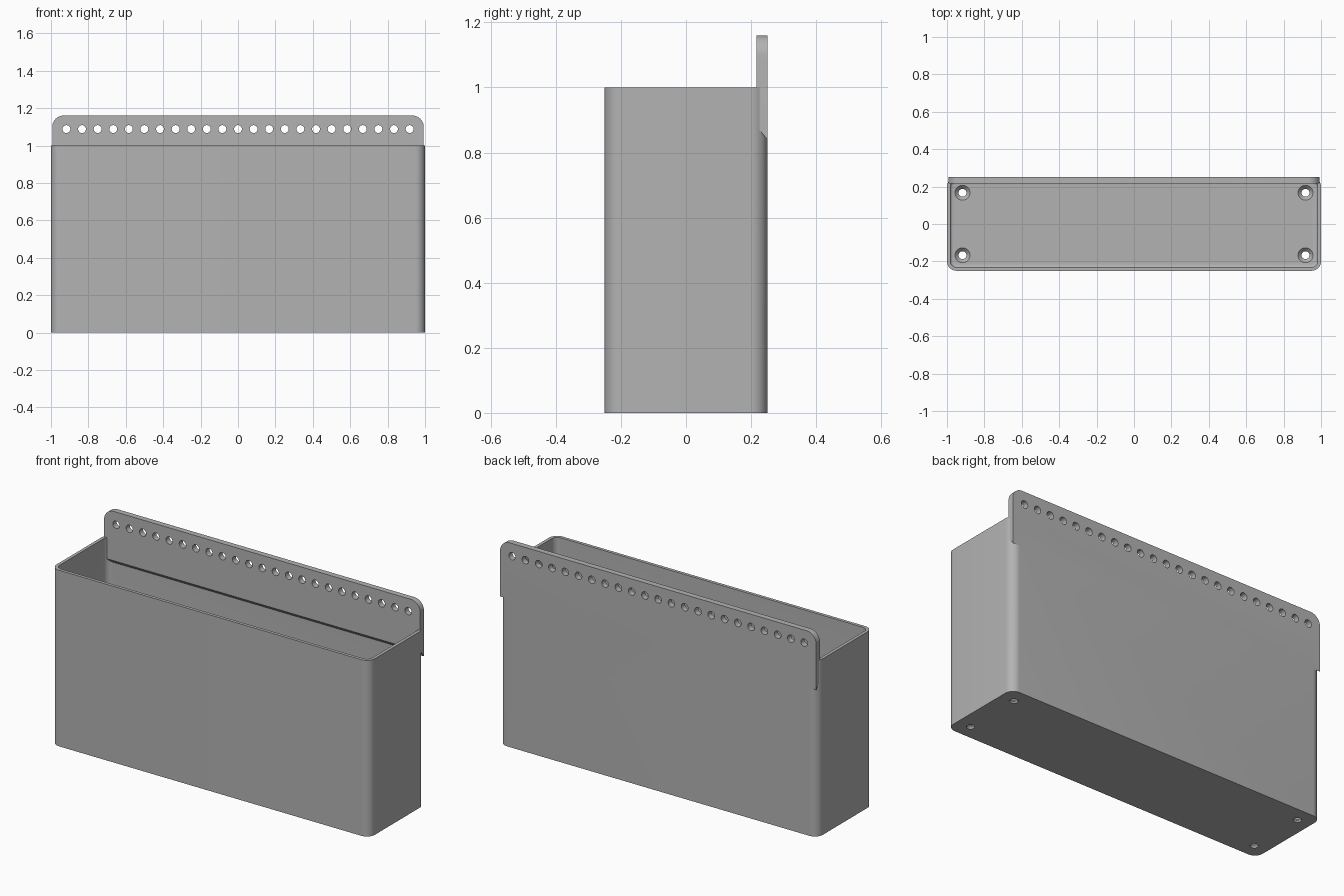
import bpy, bmesh
from math import pi
from mathutils import Matrix

if "Cube" in bpy.data.objects:
    bpy.data.objects.remove(bpy.data.objects["Cube"])

WALL, FLOOR = 0.018, 0.03
grey = bpy.data.materials.new("plain grey")
grey.use_nodes = True
colour = (0.45, 0.45, 0.45, 1)
grey.diffuse_color = colour
grey.node_tree.nodes["Principled BSDF"].inputs["Base Color"].default_value = colour


def finish(name, bm):
    bmesh.ops.recalc_face_normals(bm, faces=bm.faces)
    mesh = bpy.data.meshes.new(name)
    bm.to_mesh(mesh)
    bm.free()
    mesh.materials.append(grey)
    obj = bpy.data.objects.new(name, mesh)
    bpy.context.collection.objects.link(obj)
    return obj


def round_edges(bm, test, radius, segments):
    edges = [e for e in bm.edges if test(*(v.co for v in e.verts))]
    bmesh.ops.bevel(bm, geom=edges, offset=radius, segments=segments,
                    profile=0.5, affect='EDGES')


def rounded_box(name, half_x, half_y, low, high, radius, floor_radius=0):
    bm = bmesh.new()
    bmesh.ops.create_cube(bm, size=1)
    for v in bm.verts:
        v.co.x *= 2 * half_x
        v.co.y *= 2 * half_y
        v.co.z = high if v.co.z > 0 else low
    round_edges(bm, lambda a, b: abs(a.z - b.z) > 0.1, radius, 10)
    if floor_radius:
        round_edges(bm, lambda a, b: max(a.z, b.z) < low + 1e-4, floor_radius, 4)
    return finish(name, bm)


def boolean(target, tool, operation):
    mod = target.modifiers.new(operation.title(), 'BOOLEAN')
    mod.operation = operation
    mod.solver = 'EXACT'
    mod.object = tool
    bpy.context.view_layer.objects.active = target
    bpy.ops.object.modifier_apply(modifier=mod.name)
    bpy.data.objects.remove(tool)


# Open bin with rounded corners
bin_body = rounded_box("storage_bin", 1, 0.25, 0, 1, 0.05)
cavity = rounded_box("cavity_cutter", 1 - WALL, 0.25 - WALL, FLOOR, 1.2, 0.034, 0.014)
boolean(bin_body, cavity, 'DIFFERENCE')

# Back hanging rail, chamfered underneath and rounded at the top corners
bm = bmesh.new()
profile = [(0.217, 0.88), (0.217, 1.16), (0.25, 1.16), (0.25, 0.84)]
face = bm.faces.new([bm.verts.new((-0.993, y, z)) for y, z in profile])
new = bmesh.ops.extrude_face_region(bm, geom=[face])["geom"]
bmesh.ops.translate(bm, vec=(1.986, 0, 0),
                    verts=[g for g in new if isinstance(g, bmesh.types.BMVert)])
round_edges(bm, lambda a, b: min(a.z, b.z) > 1.1 and abs(a.x - b.x) < 0.01, 0.06, 10)
boolean(bin_body, finish("hanging_rail", bm), 'UNION')

# Row of holes through the rail
bm = bmesh.new()
for i in range(23):
    place = Matrix.Translation(((i - 11) * 0.0834, 0.23, 1.088)) @ Matrix.Rotation(pi / 2, 4, 'X')
    bmesh.ops.create_cone(bm, cap_ends=True, segments=24, radius1=0.021,
                          radius2=0.021, depth=0.1, matrix=place)
boolean(bin_body, finish("rail_hole_cutter", bm), 'DIFFERENCE')


# Countersunk screw holes in the floor
def floor_cutter(name, low_radius, high_radius, low, high):
    bm = bmesh.new()
    for x in (-0.917, 0.917):
        for y in (-0.167, 0.167):
            bmesh.ops.create_cone(
                bm, cap_ends=True, segments=32, radius1=low_radius, radius2=high_radius,
                depth=high - low, matrix=Matrix.Translation((x, y, (low + high) / 2)))
    return finish(name, bm)


boolean(bin_body, floor_cutter("screw_hole_cutter", 0.021, 0.021, -0.1, 0.1), 'DIFFERENCE')
boolean(bin_body, floor_cutter("countersink_cutter", 0.02, 0.042, 0.009, 0.032), 'DIFFERENCE')

# Smooth the rounded corners and keep crisp edges
bpy.ops.object.select_all(action='DESELECT')
bin_body.select_set(True)
bpy.context.view_layer.objects.active = bin_body
bpy.ops.object.shade_smooth_by_angle(angle=0.5)
